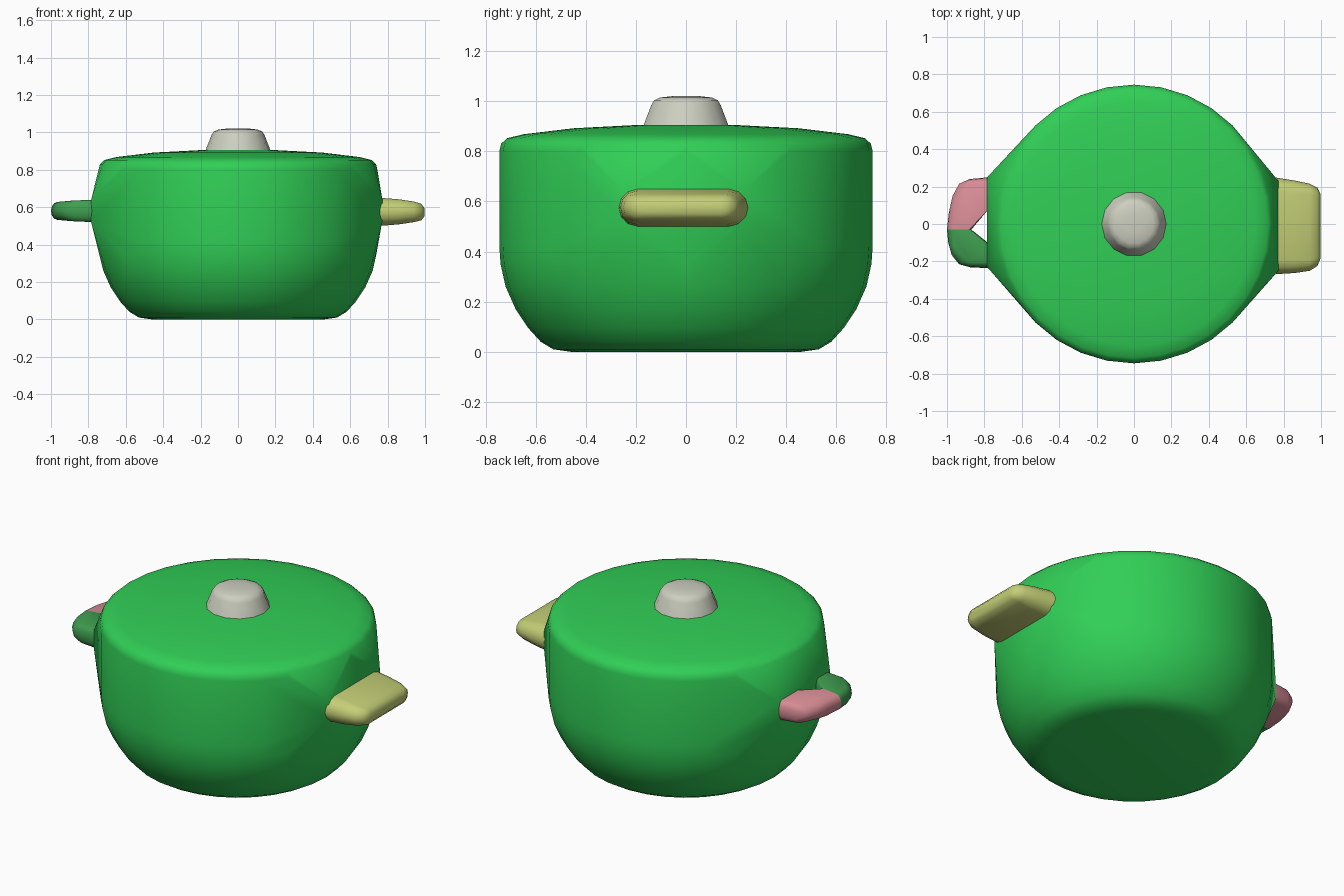
import bpy, bmesh
from math import sin, cos, pi, radians

cube = bpy.data.objects.get("Cube")
if cube:
    bpy.data.objects.remove(cube, do_unlink=True)


def material(name, rgb):
    m = bpy.data.materials.new(name)
    m.use_nodes = True
    m.diffuse_color = (*rgb, 1)
    m.node_tree.nodes["Principled BSDF"].inputs["Base Color"].default_value = (*rgb, 1)
    return m


bright_green = material("bright green enamel", (0.03, 0.62, 0.093))
dark_green = material("muted green", (0.05, 0.34, 0.08))
yellow = material("olive yellow", (0.55, 0.62, 0.18))
pink = material("dusty pink", (0.68, 0.26, 0.30))
grey = material("warm grey", (0.60, 0.62, 0.52))


def hull(name, points, mat, angle):
    """Wrap the points in a convex, smoothly shaded skin."""
    bm = bmesh.new()
    for p in points:
        bm.verts.new(p)
    result = bmesh.ops.convex_hull(bm, input=bm.verts)
    loose = {g for g in result["geom_interior"] + result["geom_unused"]
             if isinstance(g, bmesh.types.BMVert)}
    bmesh.ops.delete(bm, geom=list(loose), context="VERTS")
    bmesh.ops.recalc_face_normals(bm, faces=bm.faces)
    mesh = bpy.data.meshes.new(name)
    bm.to_mesh(mesh)
    bm.free()
    mesh.materials.append(mat)
    ob = bpy.data.objects.new(name, mesh)
    bpy.context.collection.objects.link(ob)
    bpy.ops.object.select_all(action="DESELECT")
    ob.select_set(True)
    bpy.context.view_layer.objects.active = ob
    bpy.ops.object.shade_smooth_by_angle(angle=radians(angle))
    return ob


def rings(profile, sides):
    """Points of a turned profile of (radius, height) pairs."""
    return [(r * cos(2 * pi * i / sides), r * sin(2 * pi * i / sides), z)
            for r, z in profile for i in range(sides)]


# Pot with its lid, bulging out to a flat land behind each handle
pot_profile = [(0.46, 0.0), (0.53, 0.01), (0.58, 0.04), (0.63, 0.095), (0.68, 0.17),
               (0.72, 0.26), (0.74, 0.35), (0.745, 0.42), (0.745, 0.80),
               (0.738, 0.83), (0.715, 0.852), (0.65, 0.868), (0.45, 0.892),
               (0.2, 0.905), (0.01, 0.91)]
lands = [(-0.785, y, z) for y in (-0.23, 0.25) for z in (0.52, 0.64)]
lands += [(0.772, y, z) for y in (-0.25, 0.23) for z in (0.53, 0.64)]
hull("pot_and_lid", rings(pot_profile, 32) + lands, bright_green, 40)

# Lid knob
knob_profile = [(0.175, 0.9), (0.165, 0.92), (0.142, 0.985), (0.13, 1.004),
                (0.105, 1.015), (0.05, 1.021)]
hull("lid_knob", rings(knob_profile, 14), grey, 50)


# Left handle: one solid lug, stadium-shaped in section and tapering outwards
lug = []
for x, low, high, r, mid in [(0.76, -0.268, 0.248, 0.075, 0.575),
                             (0.86, -0.262, 0.232, 0.067, 0.575),
                             (0.94, -0.25, 0.215, 0.055, 0.575),
                             (0.98, -0.225, 0.195, 0.044, 0.574),
                             (0.997, -0.185, 0.16, 0.022, 0.573)]:
    for end, side in ((low + r, -1), (high - r, 1)):
        for k in range(7):
            a = -pi / 2 + pi * k / 6
            lug.append((x, end + side * r * cos(a), mid + r * sin(a)))
hull("left_handle", lug, yellow, 45)


# Right handle: an open loop made of two bent halves, each a rounded slab
def slab(outline, centre):
    pts = []
    for x, y in outline:
        half = 0.06 - 0.012 * max(0, -x - 0.785) / 0.215
        for k in range(7):
            a = -pi / 2 + pi * k / 6
            inset = 0.035 * (1 - cos(a))
            # Ends that meet the pot or the other half stay square in plan
            px = x if x > -0.8 else x + inset * (1 if x < centre[0] else -0.3)
            py = y if abs(y + 0.03) < 0.01 else y + inset * (1 if y < centre[1] else -1) * 0.8
            pts.append((px, py, 0.58 + half * sin(a)))
    return pts


front_half = [(-0.775, -0.235), (-0.87, -0.233), (-0.935, -0.215), (-0.975, -0.165),
              (-0.993, -0.10), (-1.0, -0.03), (-0.87, -0.03), (-0.775, -0.105)]
back_half = [(-0.775, 0.25), (-0.88, 0.24), (-0.935, 0.215), (-0.97, 0.15),
             (-0.99, 0.06), (-1.0, -0.03), (-0.87, -0.03), (-0.775, 0.11)]
hull("right_handle_front", slab(front_half, (-0.89, -0.12)), dark_green, 45)
hull("right_handle_back", slab(back_half, (-0.89, 0.1)), pink, 45)
